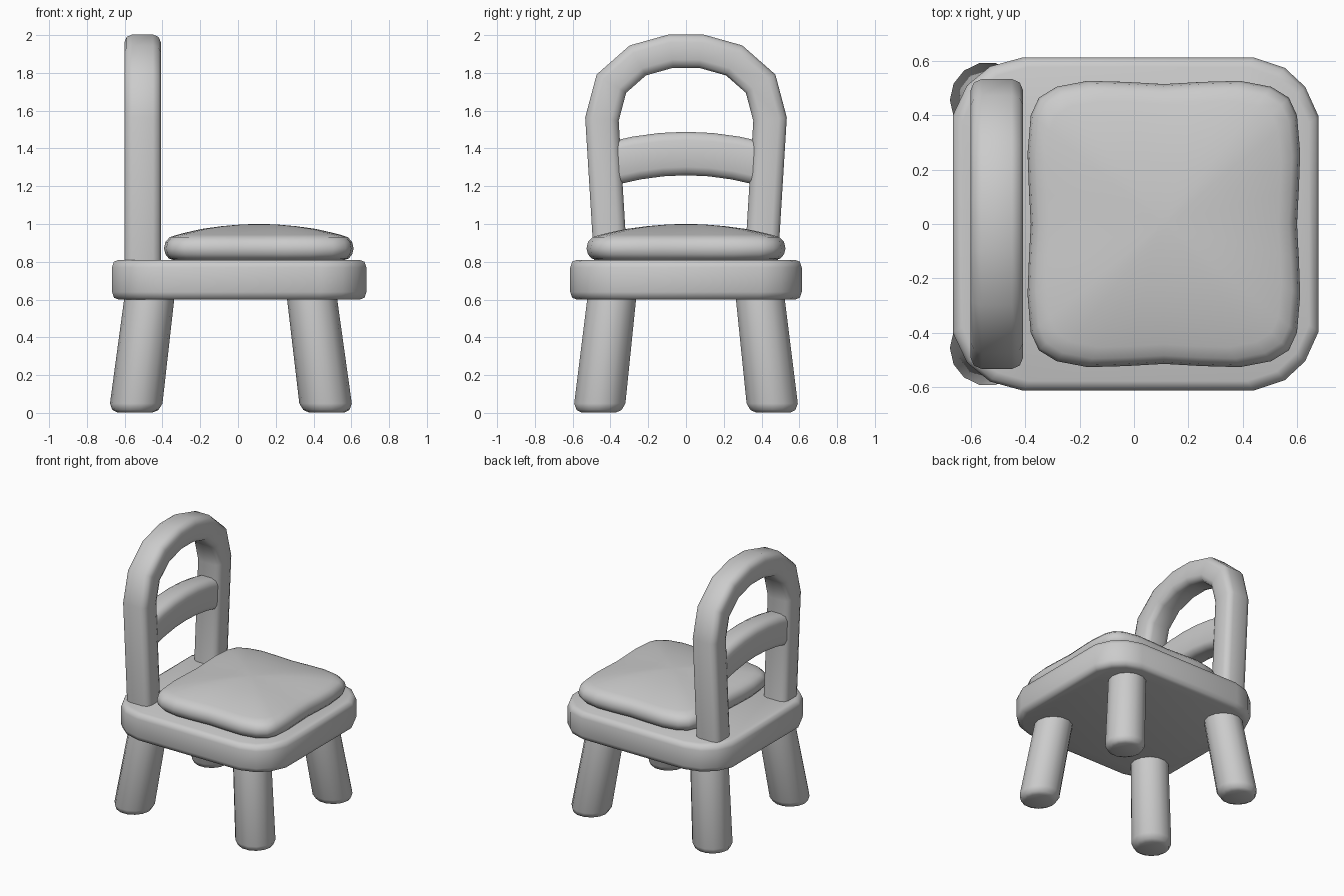
import bpy, bmesh, math
from mathutils import Vector

if "Cube" in bpy.data.objects:
    bpy.data.objects.remove(bpy.data.objects["Cube"])


def loft(name, rings, angle=55):
    """Skin a stack of equal-sized closed rings and cap both ends."""
    bm = bmesh.new()
    rows = [[bm.verts.new(p) for p in ring] for ring in rings]
    n = len(rows[0])
    for a, b in zip(rows, rows[1:]):
        for i in range(n):
            j = (i + 1) % n
            bm.faces.new((a[i], a[j], b[j], b[i]))
    bm.faces.new(rows[0])
    bm.faces.new(rows[-1])
    bmesh.ops.recalc_face_normals(bm, faces=bm.faces)
    mesh = bpy.data.meshes.new(name)
    bm.to_mesh(mesh)
    bm.free()
    obj = bpy.data.objects.new(name, mesh)
    bpy.context.collection.objects.link(obj)
    bpy.ops.object.select_all(action='DESELECT')
    obj.select_set(True)
    bpy.context.view_layer.objects.active = obj
    bpy.ops.object.shade_smooth_by_angle(angle=math.radians(angle))
    return obj


def rounded_section(w, h, c):
    """Rectangle with rounded (two-step) corners, as (x, offset) pairs."""
    k = c * 0.3
    quarter = [(w, h - c), (w - k, h - k), (w - c, h)]
    q2 = [(-x, y) for x, y in reversed(quarter)]
    half = quarter + q2
    return half + [(-x, -y) for x, y in half]


def sweep(name, path, section, x):
    """Sweep a section along a path lying in the y-z plane."""
    pts = [Vector(p) for p in path]
    rings = []
    for i, p in enumerate(pts):
        d0 = (p - pts[max(i - 1, 0)]) if i else pts[1] - p
        d1 = (pts[i + 1] - p) if i < len(pts) - 1 else d0
        d0, d1 = d0.normalized(), d1.normalized()
        t = (d0 + d1).normalized()
        nrm = Vector((-t.y, t.x)) / max(t.dot(d0), 0.5)
        rings.append([(x + sx, p.x + nrm.x * o, p.y + nrm.y * o) for sx, o in section])
    return loft(name, rings)


def mirror_y(half):
    """Close an outline given on the +y side by mirroring it to -y."""
    return half + [(x, -y) for x, y in reversed(half) if y > 0.001]


# Seat slab with chamfered rims
seat_outline = mirror_y([(0.68, 0.395), (0.63, 0.505), (0.555, 0.575), (0.44, 0.613),
                         (-0.41, 0.613), (-0.53, 0.58), (-0.615, 0.51), (-0.667, 0.40)])
seat_rings = []
for inset, z in ((0.035, 0.60), (0.01, 0.61), (0, 0.64), (0, 0.77), (0.01, 0.80), (0.035, 0.81)):
    seat_rings.append([(x * (1 - inset / 0.67), y * (1 - inset / 0.61), z) for x, y in seat_outline])
loft("seat", seat_rings)

# Pillow-like cushion: slightly pinched sides, domed top
quarter = [(0.49, 0), (0.497, 0.13), (0.502, 0.26), (0.49, 0.40), (0.46, 0.465),
           (0.395, 0.505), (0.28, 0.527), (0.14, 0.523)]
half = quarter + [(0, 0.515)] + [(-x, y) for x, y in reversed(quarter)]
cushion_outline = mirror_y(half)
cushion_rings = [[(0.11 + x * s, y * s, z) for x, y in cushion_outline] for s, z in (
    (0.88, 0.805), (0.95, 0.818), (0.985, 0.84), (1.0, 0.87), (0.985, 0.905), (0.94, 0.93),
    (0.86, 0.943), (0.75, 0.957), (0.6, 0.974), (0.4, 0.988), (0.2, 0.997), (0.05, 1.0))]
loft("seat_cushion", cushion_rings)

# Four splayed legs with rounded feet
SIDES = 14
for label, xb, xt in (("front", 0.47, 0.385), ("rear", -0.545, -0.463)):
    for side, s in (("left", 1), ("right", -1)):
        rings = []
        for z, r in ((0.003, 0.095), (0.015, 0.122), (0.05, 0.139), (0.66, 0.132)):
            f = z / 0.66
            cx, cy = xb + (xt - xb) * f, s * (0.462 - 0.075 * f)
            rings.append([(cx + r * math.cos(2 * math.pi * i / SIDES),
                           cy + r * math.sin(2 * math.pi * i / SIDES), z) for i in range(SIDES)])
        loft(f"{label}_leg_{side}", rings)

# Arched backrest frame
arch_half = [(-0.398, 0.79), (-0.445, 1.555), (-0.395, 1.743), (-0.255, 1.866), (-0.08, 1.915)]
arch = arch_half + [(-y, z) for y, z in reversed(arch_half)]
sweep("back_arch", arch, rounded_section(0.097, 0.088, 0.042), -0.505)

# Curved cross slat
slat = [(y, 1.373 - 0.04 * (y / 0.34) ** 2) for y in (-0.38, -0.26, -0.13, 0, 0.13, 0.26, 0.38)]
sweep("back_slat", slat, rounded_section(0.085, 0.115, 0.045), -0.505)
